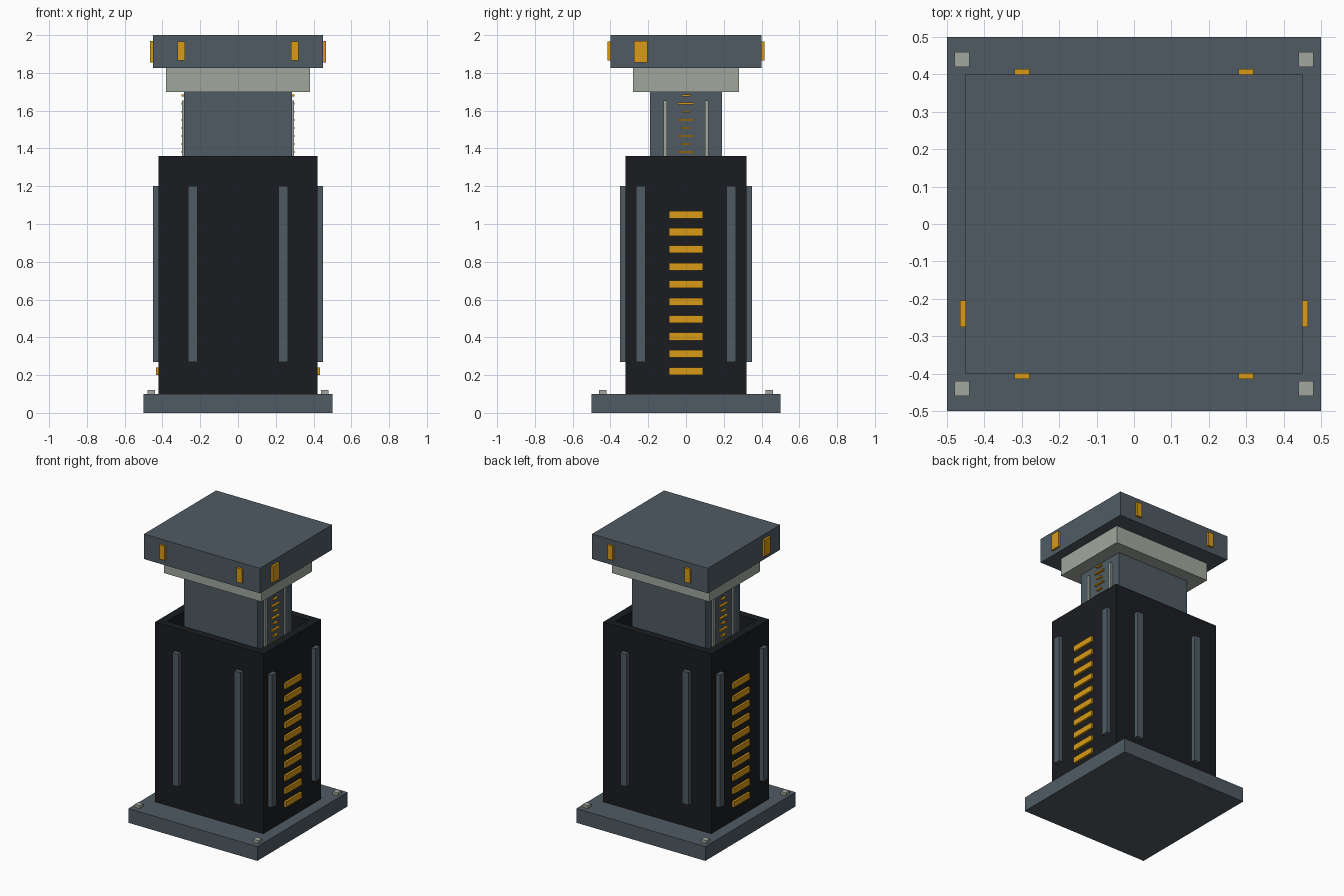
import bpy, bmesh

if "Cube" in bpy.data.objects:
    bpy.data.objects.remove(bpy.data.objects["Cube"])


def mat(name, rgb):
    m = bpy.data.materials.new(name)
    m.diffuse_color = (*rgb, 1)
    m.use_nodes = True
    m.node_tree.nodes["Principled BSDF"].inputs["Base Color"].default_value = m.diffuse_color
    return m


SLATE = mat("slate", (0.08, 0.105, 0.127))
DARK = mat("dark", (0.010, 0.012, 0.015))
GOLD = mat("gold", (0.69, 0.33, 0.008))
PALE = mat("pale", (0.35, 0.39, 0.34))


def finish(name, bm, material):
    me = bpy.data.meshes.new(name)
    bmesh.ops.recalc_face_normals(bm, faces=bm.faces)
    bm.to_mesh(me)
    bm.free()
    me.materials.append(material)
    ob = bpy.data.objects.new(name, me)
    bpy.context.collection.objects.link(ob)
    return ob


def add_box(bm, x, y, z):
    """Box from (min, max) ranges."""
    vs = bmesh.ops.create_cube(bm, size=1)["verts"]
    for v in vs:
        for i, (a, b) in enumerate((x, y, z)):
            v.co[i] = a if v.co[i] < 0 else b


def block(name, hx, hy, z0, z1, material):
    bm = bmesh.new()
    add_box(bm, (-hx, hx), (-hy, hy), (z0, z1))
    return finish(name, bm, material)


def boxes(name, ranges, material, axes):
    """Several boxes in one object, mirrored across the given axes."""
    bm = bmesh.new()
    for r in ranges:
        add_box(bm, *r)
    ob = finish(name, bm, material)
    m = ob.modifiers.new("mirror", "MIRROR")
    m.use_axis = [a in axes for a in "xyz"]
    m.use_mirror_merge = False
    return ob


# Base plate and its corner bolts
block("base_plate", 0.5, 0.5, 0, 0.1, SLATE)
boxes("base_bolts", [((0.44, 0.48), (0.42, 0.46), (0.09, 0.12))], PALE, "xy")

# Hollow outer housing: sink a rectangular well into the top face
bm = bmesh.new()
add_box(bm, (-0.42, 0.42), (-0.32, 0.32), (0.1, 1.36))
top = max(bm.faces, key=lambda f: f.calc_center_median().z)
bmesh.ops.inset_region(bm, faces=[top], thickness=0.08)
well = bmesh.ops.extrude_face_region(bm, geom=[top])
bmesh.ops.delete(bm, geom=[top], context="FACES_ONLY")
for v in (g for g in well["geom"] if isinstance(g, bmesh.types.BMVert)):
    v.co.z = 0.3
finish("outer_housing", bm, DARK)

# Vertical ribs on all four housing walls
boxes("front_back_ribs", [((0.215, 0.265), (0.31, 0.35), (0.27, 1.2))], SLATE, "xy")
boxes("side_ribs", [((0.41, 0.45), (0.215, 0.265), (0.27, 1.2))], SLATE, "xy")

# Ladder of marker bars on both sides of the housing
rungs = [0.22 + i * 0.0922 for i in range(10)]
boxes("side_marker_bars",
      [((0.41, 0.435), (-0.09, 0.09), (z - 0.02, z + 0.02)) for z in rungs], GOLD, "x")

# Sliding inner column with guide rails and a graduated scale
block("inner_column", 0.285, 0.19, 0.3, 1.7, SLATE)
boxes("guide_rails", [((0.28, 0.297), (0.1, 0.12), (0.7, 1.655))], PALE, "xy")
ticks = []
for i in range(15):
    z, w = 1.68 - i * 0.0428, (0.022, 0.042)[i % 2]
    ticks.append(((0.28, 0.30), (-w, w), (z - 0.005, z + 0.005)))
boxes("scale_ticks", ticks, GOLD, "x")

# Collar and head block
block("collar", 0.38, 0.28, 1.7, 1.825, PALE)
block("head_block", 0.45, 0.4, 1.825, 2.0, SLATE)

# Head markers: pairs on front and back, one near the front of each side
boxes("head_front_back_markers", [((0.28, 0.32), (0.39, 0.415), (1.865, 1.965))], GOLD, "xy")
boxes("head_side_markers", [((0.44, 0.465), (-0.275, -0.205), (1.855, 1.97))], GOLD, "x")
